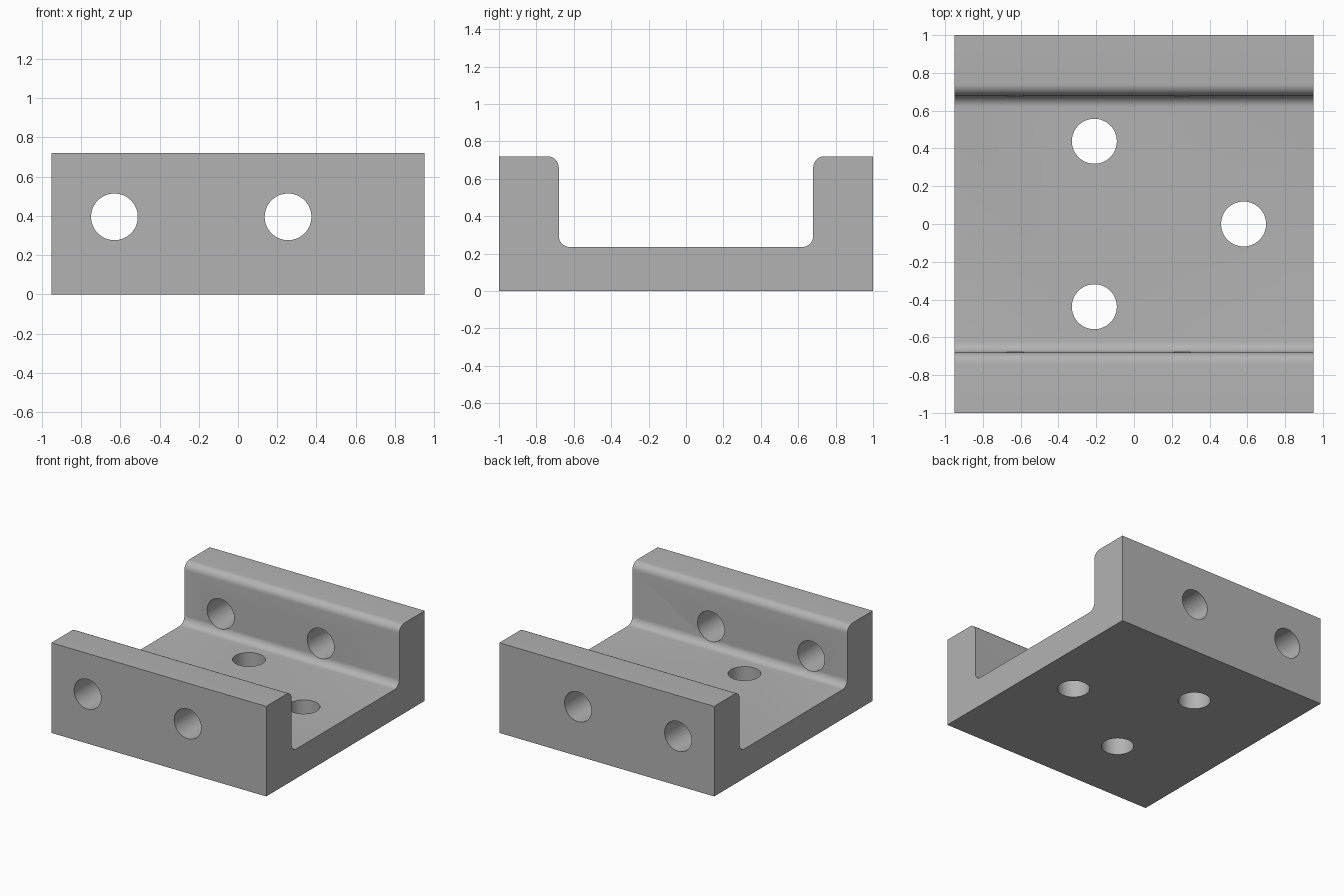
import bpy, bmesh, math
from mathutils import Matrix

cube = bpy.data.objects.get("Cube")
if cube:
    bpy.data.objects.remove(cube, do_unlink=True)

HALF_X, HALF_Y, HEIGHT = 0.95, 1.0, 0.72
INNER_Y, FLOOR_Z, FILLET = 0.68, 0.235, 0.06
HOLE_R, HOLE_Z = 0.119, 0.395

metal = bpy.data.materials.new("plain grey")
metal.use_nodes = True
grey = (0.45, 0.45, 0.45, 1)
metal.diffuse_color = grey
metal.node_tree.nodes["Principled BSDF"].inputs["Base Color"].default_value = grey


def make_object(name, bm):
    mesh = bpy.data.meshes.new(name)
    bmesh.ops.recalc_face_normals(bm, faces=bm.faces)
    bm.to_mesh(mesh)
    bm.free()
    mesh.materials.append(metal)
    obj = bpy.data.objects.new(name, mesh)
    bpy.context.collection.objects.link(obj)
    return obj


def arc(cy, cz, start, end, steps=8):
    angles = [math.radians(start + (end - start) * i / steps) for i in range(steps + 1)]
    return [(cy + FILLET * math.cos(a), cz + FILLET * math.sin(a)) for a in angles]


# Channel profile: right half, then mirrored
half = [(HALF_Y, 0), (HALF_Y, HEIGHT)]
half += arc(INNER_Y + FILLET, HEIGHT - FILLET, 90, 180)
half += arc(INNER_Y - FILLET, FLOOR_Z + FILLET, 0, -90)
profile = half + [(-y, z) for y, z in reversed(half)]

# Bracket body
bm = bmesh.new()
face = bm.faces.new([bm.verts.new((-HALF_X, y, z)) for y, z in profile])
extruded = bmesh.ops.extrude_face_region(bm, geom=[face], use_keep_orig=True)
verts = [v for v in extruded["geom"] if isinstance(v, bmesh.types.BMVert)]
bmesh.ops.translate(bm, verts=verts, vec=(2 * HALF_X, 0, 0))
bracket = make_object("channel_bracket", bm)


# Round bolt holes through the floor and both walls
def drill(name, places, depth, turn):
    bm = bmesh.new()
    for place in places:
        bmesh.ops.create_cone(bm, cap_ends=True, segments=64, radius1=HOLE_R, radius2=HOLE_R,
                              depth=depth, matrix=Matrix.Translation(place) @ turn)
    cutter = make_object(name, bm)
    cutter.hide_render = True
    mod = bracket.modifiers.new(name, "BOOLEAN")
    mod.operation, mod.solver, mod.object = "DIFFERENCE", "EXACT", cutter
    return cutter


cutters = [
    drill("floor_hole_cutter", [(-0.21, 0.438, 0.1), (-0.21, -0.438, 0.1), (0.58, 0, 0.1)],
          0.5, Matrix.Identity(4)),
    drill("wall_hole_cutter", [(-0.63, 0, HOLE_Z), (0.255, 0, HOLE_Z)],
          3, Matrix.Rotation(math.pi / 2, 4, "X")),
]

# Apply the cuts, then smooth the rounded edges and bores
bpy.ops.object.select_all(action="DESELECT")
bracket.select_set(True)
bpy.context.view_layer.objects.active = bracket
for mod in list(bracket.modifiers):
    bpy.ops.object.modifier_apply(modifier=mod.name)
for cutter in cutters:
    bpy.data.objects.remove(cutter, do_unlink=True)
bpy.ops.object.shade_smooth_by_angle(angle=math.radians(30))
